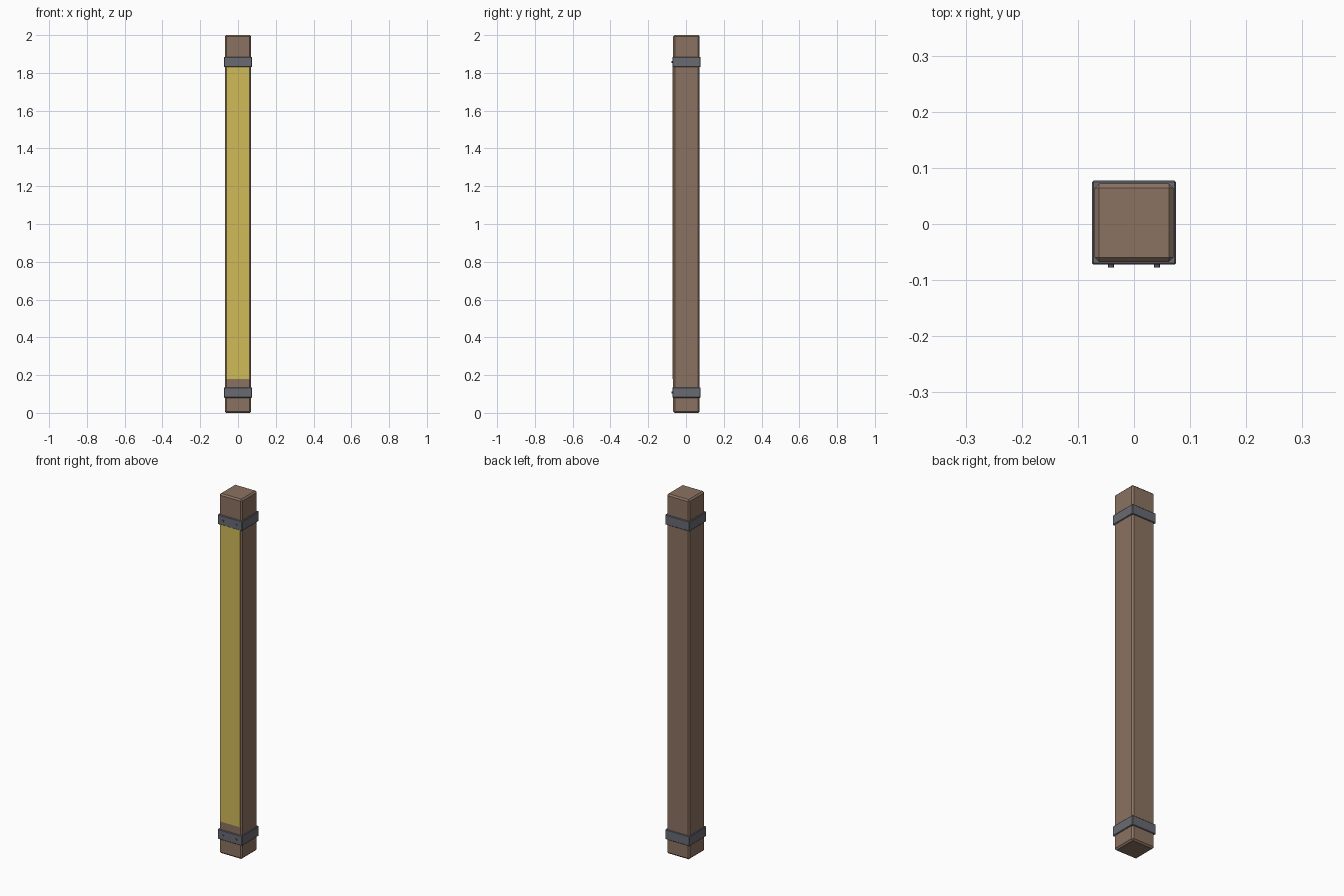
import bpy, math

if "Cube" in bpy.data.objects:
    bpy.data.objects.remove(bpy.data.objects["Cube"])

CY = 0.0025  # post centre in y, offset by the rivet heads


def material(name, rgb):
    m = bpy.data.materials.new(name)
    m.diffuse_color = (*rgb, 1)
    m.use_nodes = True
    m.node_tree.nodes["Principled BSDF"].inputs["Base Color"].default_value = m.diffuse_color
    return m


wood = material("wood", (0.26, 0.17, 0.12))
yellow = material("yellow_paint", (0.64, 0.50, 0.10))
steel = material("dark_steel", (0.14, 0.145, 0.17))


def box(name, lo, hi, mat, bevel=0.0):
    bpy.ops.mesh.primitive_cube_add(size=1, location=[(a + b) / 2 for a, b in zip(lo, hi)])
    o = bpy.context.object
    o.name = name
    o.scale = [b - a for a, b in zip(lo, hi)]
    bpy.ops.object.transform_apply(location=False, rotation=False, scale=True)
    o.data.materials.append(mat)
    if bevel:
        mod = o.modifiers.new("bevel", 'BEVEL')
        mod.width = bevel
        mod.segments = 1
    return o


# Timber post with chamfered edges
box("post", (-0.07, CY - 0.07, 0), (0.07, CY + 0.07, 2), wood, 0.008)

# Thin painted panel on the front face
box("front_panel", (-0.062, CY - 0.0735, 0.18), (0.062, CY - 0.068, 1.84), yellow)

# Metal bands with two rivets each
for label, z in (("lower", 0.1075), ("upper", 1.8575)):
    box(label + "_band", (-0.075, CY - 0.075, z - 0.0275),
        (0.075, CY + 0.075, z + 0.0275), steel, 0.003)
    for side, x in (("left", -0.041), ("right", 0.041)):
        bpy.ops.mesh.primitive_cylinder_add(
            vertices=8, radius=0.005, depth=0.01,
            location=(x, CY - 0.075, z), rotation=(math.pi / 2, 0, 0))
        rivet = bpy.context.object
        rivet.name = f"{label}_{side}_rivet"
        rivet.data.materials.append(steel)
